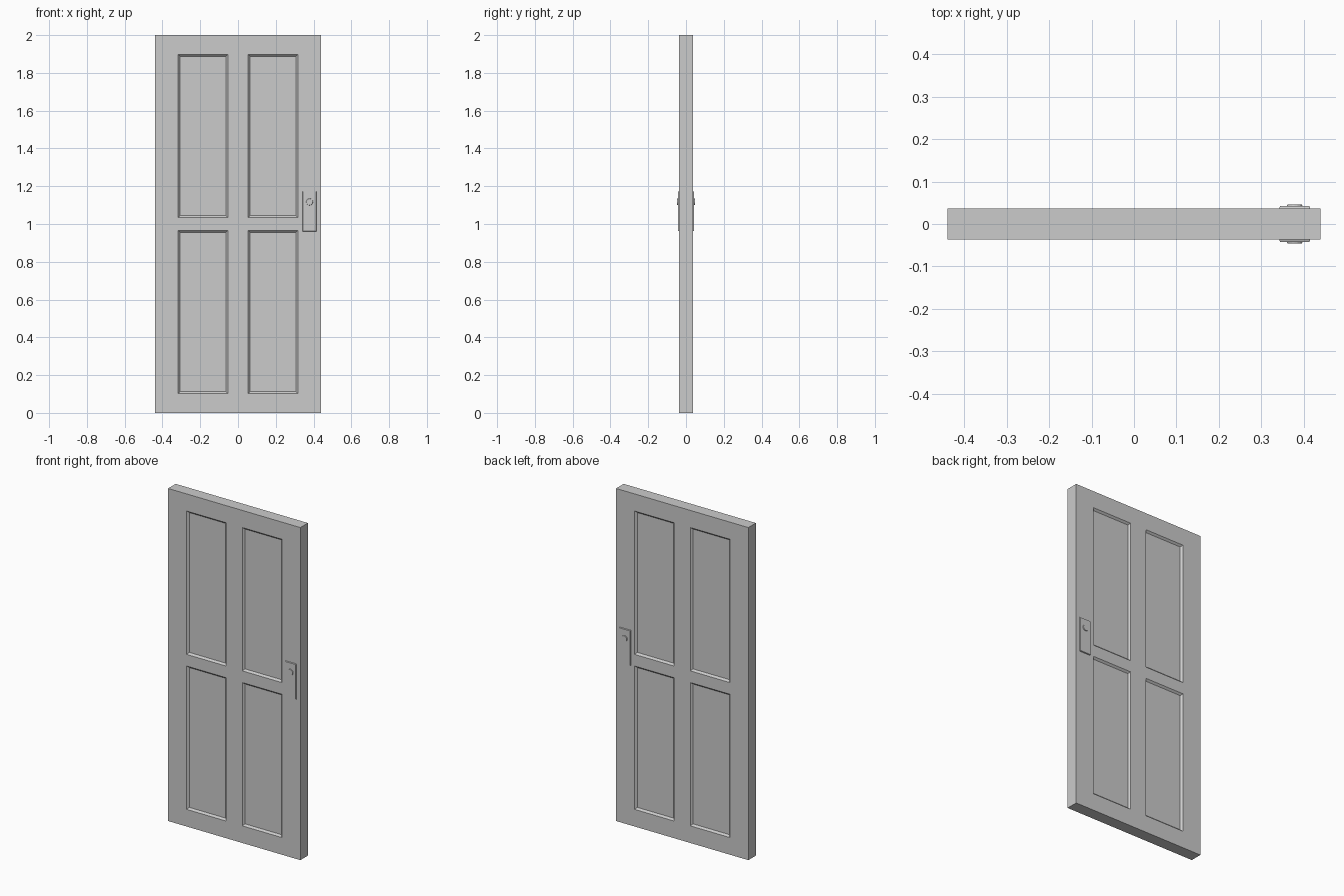
import bpy, bmesh
from mathutils import Matrix, Vector

if "Cube" in bpy.data.objects:
    bpy.data.objects.remove(bpy.data.objects["Cube"])

HALF_W, HALF_T, HEIGHT = 0.44, 0.036, 2.0
X_CUTS = (-0.317, -0.054, 0.054, 0.317)
Z_CUTS = (0.103, 0.965, 1.035, 1.897)


def finish(bm, name):
    bmesh.ops.recalc_face_normals(bm, faces=bm.faces)
    mesh = bpy.data.meshes.new(name)
    bm.to_mesh(mesh)
    bm.free()
    ob = bpy.data.objects.new(name, mesh)
    bpy.context.collection.objects.link(ob)
    return ob


def box(sx, sy, sz, center):
    bm = bmesh.new()
    m = Matrix.Translation(center) @ Matrix.Diagonal((sx, sy, sz, 1))
    bmesh.ops.create_cube(bm, size=1, matrix=m)
    return bm


# Door slab, cut along the panel borders
bm = box(2 * HALF_W, 2 * HALF_T, HEIGHT, (0, 0, HEIGHT / 2))
cuts = [((x, 0, 0), (1, 0, 0)) for x in X_CUTS] + [((0, 0, z), (0, 0, 1)) for z in Z_CUTS]
for co, no in cuts:
    bmesh.ops.bisect_plane(bm, geom=bm.verts[:] + bm.edges[:] + bm.faces[:],
                           plane_co=co, plane_no=no)


# Four recessed panels with sloped borders on each side
def is_panel(face):
    c = face.calc_center_median()
    in_x = X_CUTS[0] < c.x < X_CUTS[1] or X_CUTS[2] < c.x < X_CUTS[3]
    in_z = Z_CUTS[0] < c.z < Z_CUTS[1] or Z_CUTS[2] < c.z < Z_CUTS[3]
    return abs(face.normal.y) > 0.9 and in_x and in_z


bm.normal_update()
bmesh.ops.inset_individual(bm, faces=[f for f in bm.faces if is_panel(f)],
                           thickness=0.015, depth=-0.011)
finish(bm, "door_slab")

# Lock plate and round knob on both sides
for side, label in ((-1, "front"), (1, "back")):
    bm = box(0.075, 0.008, 0.214, (0.379, side * (HALF_T + 0.002), 1.067))
    outer = [f for f in bm.faces if f.calc_center_median().y * side > HALF_T + 0.005]
    for v in outer[0].verts:  # slight taper to the outer face
        v.co.x += 0.003 if v.co.x < 0.379 else -0.003
        v.co.z += 0.003 if v.co.z < 1.067 else -0.003
    finish(bm, label + "_lock_plate")

    bm = bmesh.new()
    m = Matrix.Translation((0.379, side * 0.0425, 1.117)) @ Matrix.Rotation(side * -1.5707963, 4, 'X')
    bmesh.ops.create_cone(bm, cap_ends=True, segments=16, radius1=0.019,
                          radius2=0.017, depth=0.008, matrix=m)
    finish(bm, label + "_knob")
